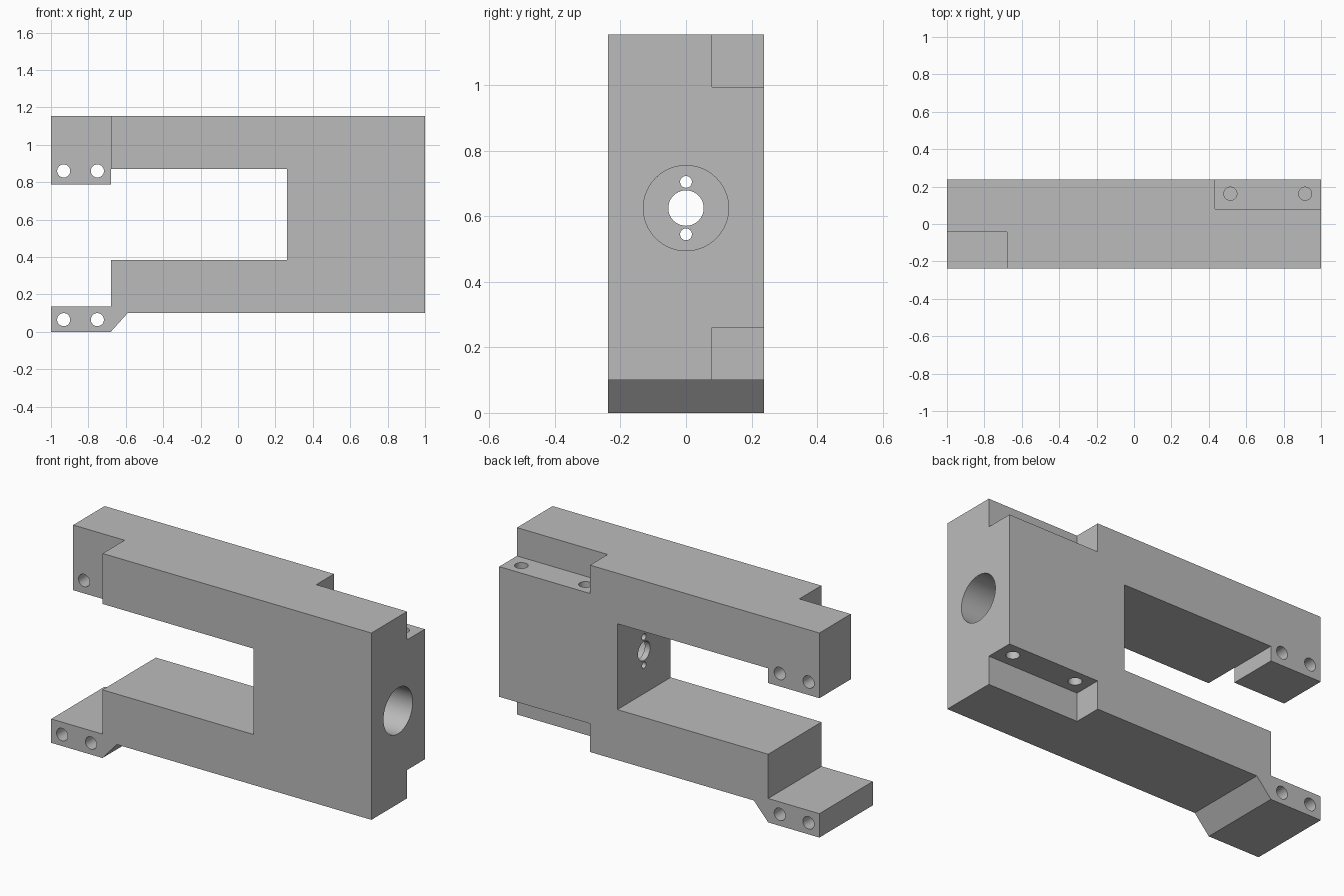
import bpy, bmesh, math
from mathutils import Matrix, Vector

default = bpy.data.objects.get("Cube")
if default:
    bpy.data.objects.remove(default, do_unlink=True)

HALF = 0.238   # half depth of the bracket
TOP = 1.155

grey = bpy.data.materials.new("machined grey")
grey.use_nodes = True
colour = (0.5, 0.5, 0.5, 1)
grey.diffuse_color = colour
grey.node_tree.nodes["Principled BSDF"].inputs["Base Color"].default_value = colour


def make_object(name, bm):
    bmesh.ops.recalc_face_normals(bm, faces=bm.faces)
    mesh = bpy.data.meshes.new(name)
    bm.to_mesh(mesh)
    bm.free()
    mesh.materials.append(grey)
    obj = bpy.data.objects.new(name, mesh)
    bpy.context.collection.objects.link(obj)
    return obj


def box(name, low, high):
    bm = bmesh.new()
    bmesh.ops.create_cube(bm, size=1)
    low, high = Vector(low), Vector(high)
    size = high - low
    bmesh.ops.transform(bm, verts=bm.verts,
                        matrix=Matrix.Translation((low + high) / 2) @ Matrix.Diagonal((*size, 1)))
    return make_object(name, bm)


def rod(name, start, end, radius, sides=40):
    bm = bmesh.new()
    start, end = Vector(start), Vector(end)
    axis = end - start
    turn = axis.to_track_quat('Z', 'Y').to_matrix().to_4x4()
    bmesh.ops.create_cone(bm, cap_ends=True, segments=sides, radius1=radius, radius2=radius,
                          depth=axis.length, matrix=Matrix.Translation((start + end) / 2) @ turn)
    return make_object(name, bm)


# C-shaped body extruded through the depth
outline = [(-1, 0), (-0.68, 0), (-0.59, 0.1), (1, 0.1), (1, TOP), (-1, TOP),
           (-1, 0.787), (-0.68, 0.787), (-0.68, 0.87), (0.262, 0.87),
           (0.262, 0.385), (-0.68, 0.385), (-0.68, 0.135), (-1, 0.135)]
bm = bmesh.new()
face = bm.faces.new([bm.verts.new((x, -HALF, z)) for x, z in outline])
extruded = bmesh.ops.extrude_face_region(bm, geom=[face])
bmesh.ops.translate(bm, vec=(0, 2 * HALF, 0),
                    verts=[v for v in extruded["geom"] if isinstance(v, bmesh.types.BMVert)])
body = make_object("clamp_body", bm)

# Corner notches: front of the upper jaw, and two at the back
cutters = [
    box("jaw_notch_cutter", (-1.2, -0.4, 0.6), (-0.679, -0.042, 1.4)),
    box("upper_shelf_cutter", (0.433, 0.08, 0.995), (1.2, 0.4, 1.4)),
    box("lower_shelf_cutter", (0.433, 0.08, -0.2), (1.2, 0.4, 0.26)),
]

# Through holes in both jaws
for z in (0.065, 0.86):
    for x in (-0.932, -0.752):
        cutters.append(rod("jaw_hole_cutter", (x, -0.5, z), (x, 0.5, z), 0.035))

# Blind holes in both shelves
for x in (0.515, 0.915):
    cutters.append(rod("upper_shelf_hole_cutter", (x, 0.162, 1.1), (x, 0.162, 0.8), 0.035))
    cutters.append(rod("lower_shelf_hole_cutter", (x, 0.162, 0.15), (x, 0.162, 0.455), 0.035))

# Wide side bore ending in a thin wall with three holes
cutters.append(rod("side_bore_cutter", (0.295, 0, 0.625), (1.2, 0, 0.625), 0.13, 64))
for z, radius in ((0.625, 0.054), (0.705, 0.018), (0.545, 0.018)):
    cutters.append(rod("wall_hole_cutter", (0.15, 0, z), (0.5, 0, z), radius))

for cutter in cutters:
    cutter.hide_render = True
    cutter.hide_viewport = True
    cutter.display_type = 'WIRE'
    cut = body.modifiers.new(cutter.name, 'BOOLEAN')
    cut.operation = 'DIFFERENCE'
    cut.solver = 'EXACT'
    cut.object = cutter

# Bake the cuts and remove the helpers
bpy.context.view_layer.update()
graph = bpy.context.evaluated_depsgraph_get()
finished = bpy.data.meshes.new_from_object(body.evaluated_get(graph))
body.modifiers.clear()
body.data = finished
for cutter in cutters:
    bpy.data.objects.remove(cutter, do_unlink=True)

# Smooth bores, crisp edges
bpy.ops.object.select_all(action='DESELECT')
body.select_set(True)
bpy.context.view_layer.objects.active = body
bpy.ops.object.shade_smooth_by_angle(angle=math.radians(30))
